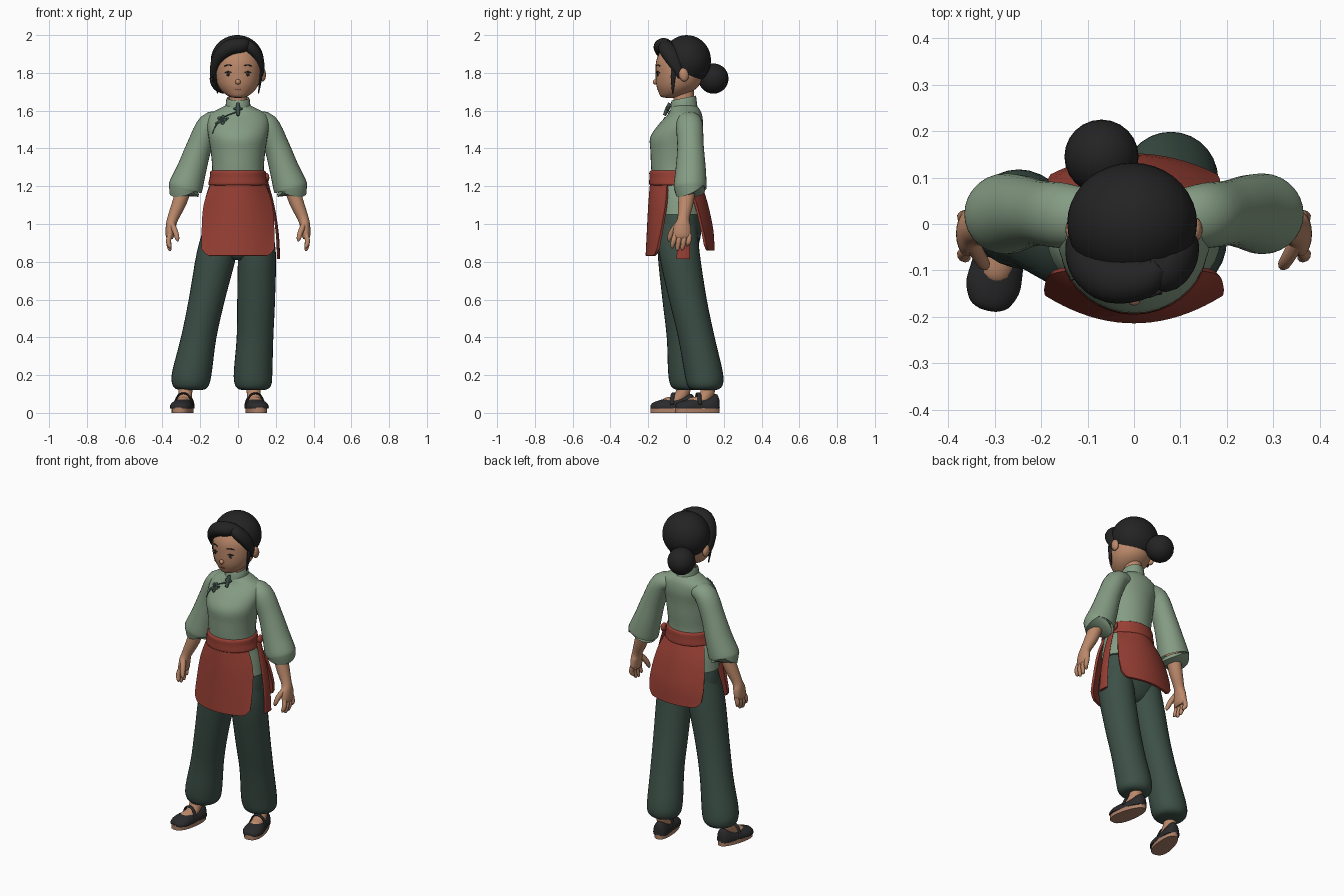
import bpy, bmesh, math
from mathutils import Vector, Matrix


def mat(name, r, g, b):
    m = bpy.data.materials.new(name)
    m.diffuse_color = (r, g, b, 1)
    return m


SHIRT = mat("sage green", .235, .335, .23)
PANTS = mat("dark green", .046, .08, .064)
APRON = mat("brick red", .31, .05, .034)
SKIN = mat("skin", .50, .25, .145)
HAIR = mat("hair black", .017, .017, .018)
SHOE = mat("shoe black", .024, .023, .025)
SOLE = mat("sole tan", .42, .22, .14)


def finish(name, bm, material, angle=50):
    bmesh.ops.recalc_face_normals(bm, faces=bm.faces[:])
    me = bpy.data.meshes.new(name)
    bm.to_mesh(me)
    bm.free()
    me.materials.append(material)
    ob = bpy.data.objects.new(name, me)
    bpy.context.collection.objects.link(ob)
    bpy.ops.object.select_all(action='DESELECT')
    bpy.context.view_layer.objects.active = ob
    ob.select_set(True)
    bpy.ops.object.shade_smooth_by_angle(angle=math.radians(angle))
    return ob


def smooth_path(pts, steps):
    """Catmull-Rom through tuples of any length."""
    out = []
    for i in range(len(pts) - 1):
        p0, p1, p2, p3 = pts[max(i - 1, 0)], pts[i], pts[i + 1], pts[min(i + 2, len(pts) - 1)]
        for k in range(steps):
            t = k / steps
            out.append([.5 * (2 * b + (c - a) * t + (2 * a - 5 * b + 4 * c - d) * t * t
                              + (3 * b - a - 3 * c + d) * t ** 3) for a, b, c, d in zip(p0, p1, p2, p3)])
    return out + [list(pts[-1])]


def tube(name, material, pts, n=24, steps=4, flat=False, ref=(0, 1, 0), edit=None):
    """Loft of ellipses; each point is x, y, z, radius along ref, radius across."""
    rows = smooth_path(pts, steps)
    bm = bmesh.new()
    rings = []
    for i, r in enumerate(rows):
        c = Vector(r[:3])
        if flat:
            u, v = Vector((1, 0, 0)), Vector((0, 1, 0))
        else:
            t = (Vector(rows[min(i + 1, len(rows) - 1)][:3]) - Vector(rows[max(i - 1, 0)][:3])).normalized()
            u = Vector(ref)
            u = (u - t * u.dot(t)).normalized()
            v = t.cross(u)
        a, b = max(r[3], .001), max(r[4], .001)
        rings.append([bm.verts.new(c + u * a * math.cos(q * math.tau / n) + v * b * math.sin(q * math.tau / n))
                      for q in range(n)])
    for r0, r1 in zip(rings, rings[1:]):
        for q in range(n):
            bm.faces.new((r0[q], r0[(q + 1) % n], r1[(q + 1) % n], r1[q]))
    bm.faces.new(rings[0])
    bm.faces.new(rings[-1])
    if edit:
        for v in bm.verts:
            edit(v)
    return finish(name, bm, material)


def ball(name, material, loc, rad, rot=0, seg=24):
    bm = bmesh.new()
    bmesh.ops.create_uvsphere(bm, u_segments=seg, v_segments=seg // 2 + 2, radius=1)
    bm.transform(Matrix.Translation(loc) @ Matrix.Rotation(rot, 4, 'X') @ Matrix.Diagonal((*rad, 1)))
    return finish(name, bm, material)


def panel(name, rows, corner, thick=.014):
    """Curved cloth panel; rows are z, half width, middle y, depth of the curve."""
    rows, n = smooth_path(rows, 5), 20
    zb = rows[-1][0]
    bm = bmesh.new()
    grid = []
    for z, w, y, d in rows:
        line = []
        for k in range(n + 1):
            u = 2 * k / n - 1
            lift = corner * max(0, (abs(u) - .75) / .25) ** 2.5 * max(0, 1 - (z - zb) / .12)
            line.append(bm.verts.new((w * u, y + d * u * u, z + lift)))
        grid.append(line)
    for a, b in zip(grid, grid[1:]):
        for k in range(n):
            bm.faces.new((a[k], a[k + 1], b[k + 1], b[k]))
    bmesh.ops.recalc_face_normals(bm, faces=bm.faces[:])
    bmesh.ops.solidify(bm, geom=bm.faces[:], thickness=thick)
    return finish(name, bm, APRON)


# Shirt body, collar, neck
torso = tube("shirt_body", SHIRT, [
    (0, -.035, 1.05, .186, .132), (0, -.037, 1.14, .172, .13), (0, -.05, 1.22, .148, .126),
    (0, -.057, 1.29, .137, .127), (0, -.055, 1.38, .144, .133), (0, -.053, 1.46, .156, .136),
    (0, -.026, 1.53, .165, .116), (0, -.006, 1.58, .15, .09), (0, -.005, 1.61, .1, .075),
    (0, -.01, 1.63, .06, .06)], n=36, flat=True)


def slant(v):
    v.co.z += .2 * (v.co.y + .01)


tube("collar", SHIRT, [(0, -.012, 1.58, .078, .08), (0, -.012, 1.61, .068, .072), (0, -.012, 1.66, .062, .066),
                       (0, -.012, 1.667, .055, .06), (0, -.012, 1.655, .05, .055)], flat=True, steps=2, edit=slant)
tube("neck", SKIN, [(0, -.01, 1.6, .05, .055), (0, -.015, 1.74, .047, .055)], flat=True)

# Head, nose, hair
head = tube("head", SKIN, [
    (0, -.085, 1.667, .012, .012), (0, -.082, 1.674, .045, .05), (0, -.058, 1.70, .082, .088),
    (0, -.042, 1.74, .109, .116), (0, -.036, 1.80, .122, .125), (0, -.034, 1.87, .118, .122),
    (0, -.03, 1.93, .085, .09), (0, -.03, 1.96, .02, .02)], n=32, flat=True)
ball("nose", SKIN, (0, -.162, 1.752), (.014, .014, .014), seg=12)
ball("hair_cap", HAIR, (-.004, .002, 1.866), (.14, .13, .134), rot=-.15, seg=36)
ball("hair_bun", HAIR, (-.07, .145, 1.77), (.08, .08, .08))
tube("fringe_left", HAIR, [(.055, -.09, 1.95, .025, .025), (.02, -.115, 1.945, .045, .04), (-.05, -.12, 1.93, .05, .042),
                           (-.105, -.085, 1.875, .045, .034), (-.128, -.045, 1.80, .03, .02),
                           (-.125, -.03, 1.75, .006, .006)])
tube("fringe_right", HAIR, [(.025, -.09, 1.955, .025, .02), (.065, -.105, 1.935, .042, .032),
                            (.103, -.075, 1.885, .042, .03), (.122, -.045, 1.82, .026, .018),
                            (.12, -.035, 1.77, .006, .006)])
for s, side in ((-1, "left"), (1, "right")):
    ball("ear_" + side, SKIN, (s * .131, -.012, 1.79), (.017, .026, .036), rot=.2, seg=16)
    tube("hair_strand_" + side, HAIR, [(s * .122, -.06, 1.85, .014, .008), (s * .121, -.068, 1.78, .013, .008),
                                       (s * .108, -.07, 1.69, .003, .003)], n=8)

# Painted face and shirt details, placed on the surface below
bpy.context.view_layer.update()


def on(ob, x, z, off=.001):
    return Vector((x, ob.ray_cast(Vector((x, -1, z)), Vector((0, 1, 0)))[1].y - off, z))


def line(name, material, ob, pts, r):
    tube(name, material, [(*on(ob, x, z), r, r) for x, z in pts], n=8, steps=3, ref=(0, 1, .3))


for s, side in ((-1, "left"), (1, "right")):
    ball("eye_" + side, HAIR, on(head, s * .052, 1.793), (.009, .004, .011), seg=12)
    line("lash_" + side, HAIR, head, [(s * .036, 1.802), (s * .052, 1.807), (s * .07, 1.80)], .0025)
    line("brow_" + side, HAIR, head, [(s * .032, 1.838), (s * .052, 1.842), (s * .072, 1.836)], .003)
line("mouth", APRON, head, [(-.014, 1.712), (0, 1.71), (.014, 1.712)], .002)
line("shirt_trim", PANTS, torso, [(0, 1.595), (-.04, 1.582), (-.085, 1.56), (-.115, 1.525), (-.135, 1.48)], .004)
for i in range(5):
    a = i * math.tau / 5
    ball("knot_petal", PANTS, on(torso, -.085 + .016 * math.cos(a), 1.55 + .016 * math.sin(a)), (.011, .007, .011), seg=10)
line("knot_loop", PANTS, torso, [(-.12, 1.53), (-.085, 1.55), (-.05, 1.56)], .006)
tube("collar_fastener", PANTS, [(0, -.086, 1.64, .008, .008), (0, -.098, 1.61, .012, .012), (0, -.115, 1.575, .008, .008)], n=10)
ball("collar_knot", PANTS, (0, -.096, 1.61), (.024, .01, .01), seg=12)

# Sleeves, forearms, hands
for s, side in ((-1, "left"), (1, "right")):
    def limb(name, material, pts, n=20, **kw):
        tube(name + "_" + side, material, [(s * p[0], *p[1:]) for p in pts], n, **kw)

    limb("sleeve", SHIRT, [(.08, .015, 1.55, .055, .045), (.15, .018, 1.527, .07, .062), (.205, .024, 1.41, .07, .067),
                           (.245, .025, 1.29, .08, .078), (.276, .022, 1.2, .087, .09), (.28, .022, 1.187, .08, .083),
                           (.277, .022, 1.195, .06, .06)], n=28)
    limb("forearm", SKIN, [(.27, .012, 1.24, .045, .042), (.308, 0, 1.12, .041, .038), (.345, -.013, 1.03, .032, .029),
                           (.355, -.018, .99, .044, .027), (.36, -.022, .94, .048, .023), (.36, -.022, .92, .036, .014)])
    for k in range(4):
        y, low = -.062 + .027 * k, (.872, .858, .862, .882)[k]
        limb("finger", SKIN, [(.36, y * .9, .945, .014, .014), (.368, y - .004, .91, .0135, .0135),
                              (.362, y - .01, low + .012, .011, .011), (.357, y - .012, low, .004, .004)], n=10)
    limb("thumb", SKIN, [(.35, -.04, 1.0, .018, .016), (.332, -.072, .96, .016, .015),
                         (.322, -.088, .925, .012, .012), (.319, -.09, .908, .004, .004)], n=10)

# Trousers
tube("trouser_hips", PANTS, [(0, -.04, 1.2, .13, .1), (0, -.038, 1.05, .175, .118), (0, -.038, .93, .185, .115),
                             (0, -.038, .84, .15, .08), (0, -.038, .81, .05, .05)], n=32, flat=True)
tube("trouser_leg_right", PANTS, [
    (.09, -.04, 1.0, .085, .1), (.1, -.036, .85, .1, .108), (.096, .01, .6, .1, .1), (.09, .055, .4, .097, .097),
    (.08, .092, .22, .102, .102), (.08, .1, .155, .098, .096), (.08, .1, .128, .08, .078),
    (.08, .1, .12, .05, .05)], n=28, flat=True)
tube("trouser_leg_left", PANTS, [
    (-.09, -.04, 1.0, .085, .1), (-.112, -.04, .85, .106, .11), (-.165, -.025, .6, .096, .1),
    (-.208, -.005, .4, .094, .097), (-.243, .01, .22, .105, .105), (-.25, .015, .155, .099, .1),
    (-.25, .015, .128, .08, .08), (-.25, .015, .12, .05, .05)], n=28, flat=True)

# Apron band, panels, side tie
tube("apron_band", APRON, [(0, -.053, 1.205, .15, .134), (0, -.055, 1.212, .157, .14), (0, -.056, 1.245, .15, .138),
                           (0, -.057, 1.275, .147, .137), (0, -.057, 1.284, .138, .128)], n=36, flat=True)
panel("apron_front", [(1.225, .14, -.19, .09), (1.1, .182, -.2, .09), (.95, .193, -.208, .072), (.832, .192, -.214, .06)], .035)
panel("apron_back", [(1.225, .13, .076, -.07), (1.12, .165, .112, -.06), (.98, .185, .143, -.055), (.86, .18, .152, -.045)], .035)
tube("tie_strand", APRON, [(.15, -.01, 1.235, .02, .006), (.185, -.012, 1.1, .028, .007), (.208, -.012, .95, .032, .008),
                           (.215, -.014, .815, .036, .008)], n=12)
ball("tie_knot", APRON, (.15, .005, 1.245), (.016, .024, .026), seg=12)


# Shoes, built toe towards -y, then turned out and placed
def sole_point(a, grow):
    y = -.12 * math.cos(a)
    return ((.052 - .06 * y) * grow * math.sin(a) * abs(math.sin(a)) ** -.25 if abs(math.sin(a)) > 1e-4 else 0, y * grow)


def keep_up(v):
    v.co.z = max(v.co.z, .022)


for side, x, y, turn in (("left", -.29, -.07, -12), ("right", .093, .06, 11)):
    place = Matrix.Translation((x, y, 0)) @ Matrix.Rotation(math.radians(turn), 4, 'Z')
    bm = bmesh.new()
    loops = [[bm.verts.new((*sole_point(k * math.tau / 28, 1), z)) for k in range(28)] for z in (0, .028)]
    for k in range(28):
        j = (k + 1) % 28
        bm.faces.new((loops[0][k], loops[0][j], loops[1][j], loops[1][k]))
    bm.faces.new(loops[0])
    bm.faces.new(loops[1])
    parts = [finish("sole_" + side, bm, SOLE)]
    parts.append(tube("shoe_" + side, SHOE, [
        (0, -.117, .025, .02, .012), (0, -.105, .027, .042, .026), (0, -.07, .03, .058, .037), (0, -.03, .03, .057, .047),
        (0, .03, .03, .05, .052), (0, .08, .03, .045, .068), (0, .106, .03, .034, .068), (0, .118, .03, .015, .04)],
        ref=(1, 0, 0), edit=keep_up))
    parts.append(tube("foot_" + side, SKIN, [
        (0, .06, .17, .036, .036), (0, .055, .11, .037, .038), (0, .02, .065, .038, .03), (0, -.035, .05, .036, .03),
        (0, -.055, .04, .02, .015)], n=16, ref=(1, 0, 0)))
    parts.append(tube("shoe_strap_" + side, SHOE, [(-.05, .005, .045, .011, .005), (-.03, .005, .09, .011, .005),
                                                   (0, .005, .104, .011, .005), (.03, .005, .09, .011, .005),
                                                   (.05, .005, .045, .011, .005)], n=8))
    for ob in parts:
        ob.data.transform(place)
